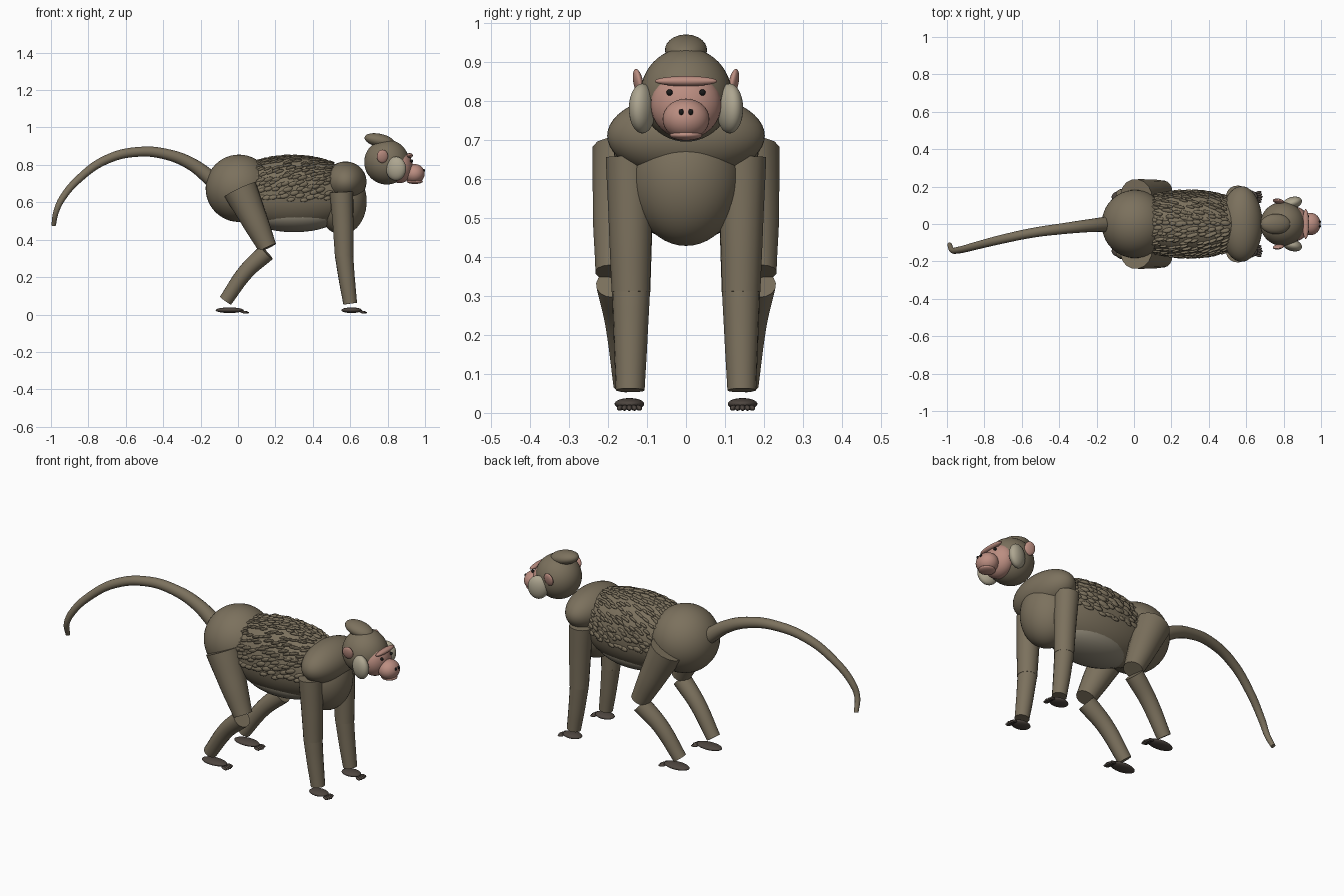
import bpy, bmesh, math, random
from mathutils import Vector, Matrix, Euler

if "Cube" in bpy.data.objects:
    bpy.data.objects.remove(bpy.data.objects["Cube"])

random.seed(4)


def material(name, rgb):
    m = bpy.data.materials.new(name)
    m.diffuse_color = (*rgb, 1)
    m.use_nodes = True
    m.node_tree.nodes["Principled BSDF"].inputs["Base Color"].default_value = m.diffuse_color
    return m


FUR = material("fur", (0.20, 0.165, 0.11))
PALE = material("pale_fur", (0.42, 0.38, 0.28))
BELLY = material("belly_fur", (0.27, 0.24, 0.18))
SKIN = material("skin", (0.50, 0.27, 0.22))
PAW = material("paw", (0.075, 0.06, 0.05))
BLACK = material("black", (0.01, 0.01, 0.01))


def finish(name, bm, mat):
    me = bpy.data.meshes.new(name)
    bm.to_mesh(me)
    bm.free()
    me.materials.append(mat)
    for p in me.polygons:
        p.use_smooth = True
    ob = bpy.data.objects.new(name, me)
    bpy.context.collection.objects.link(ob)
    return ob


def add_ball(bm, loc, radii, rot=(0, 0, 0), seg=32):
    mat = Matrix.LocRotScale(Vector(loc), Euler(rot), Vector(radii))
    bmesh.ops.create_uvsphere(bm, u_segments=seg, v_segments=seg // 2, radius=1, matrix=mat)


def ball(name, loc, radii, mat, rot=(0, 0, 0), seg=32):
    bm = bmesh.new()
    add_ball(bm, loc, radii, rot, seg)
    return finish(name, bm, mat)


def tube(name, points, mat, steps=6):
    """Tapered round tube with flat ends; points are (x, y, z, radius)."""
    cu = bpy.data.curves.new(name, 'CURVE')
    cu.dimensions = '3D'
    cu.bevel_depth = 1
    cu.bevel_resolution = 6
    cu.resolution_u = steps
    cu.use_fill_caps = True
    sp = cu.splines.new('BEZIER')
    sp.bezier_points.add(len(points) - 1)
    for bp, (x, y, z, r) in zip(sp.bezier_points, points):
        bp.co = (x, y, z)
        bp.radius = r
        bp.handle_left_type = bp.handle_right_type = 'AUTO'
    sp.use_smooth = True
    cu.materials.append(mat)
    ob = bpy.data.objects.new(name, cu)
    bpy.context.collection.objects.link(ob)
    bpy.ops.object.select_all(action='DESELECT')
    ob.select_set(True)
    bpy.context.view_layer.objects.active = ob
    bpy.ops.object.convert(target='MESH')
    bpy.ops.object.shade_smooth_by_angle(angle=math.radians(40))
    return ob


# Body masses
TC, TR = Vector((0.29, 0, 0.65)), Vector((0.37, 0.178, 0.198))
ball("torso", TC, TR, FUR, seg=48)
ball("hips", (0.005, 0, 0.675), (0.178, 0.182, 0.18), FUR, seg=48)
ball("chest", (0.555, 0, 0.605), (0.133, 0.142, 0.177), FUR, seg=48)
ball("shoulders", (0.575, 0, 0.71), (0.112, 0.202, 0.108), FUR, seg=48)
ball("belly", (0.30, 0, 0.53), (0.24, 0.135, 0.09), BELLY)

# Fur tufts: overlapping flat scales over the back and flanks
bm = bmesh.new()
for row in range(13):
    for col in range(19):
        x = 0.10 + row * 0.032 + random.uniform(-0.012, 0.012)
        a = math.radians(-98 + 196 * col / 18 + random.uniform(-4, 4))
        u = (x - TC.x) / TR.x
        w = math.sqrt(1 - u * u)
        p = Vector((x, TC.y + TR.y * w * math.sin(a), TC.z + TR.z * w * math.cos(a)))
        d = p - TC
        n = Vector((d.x / TR.x ** 2, d.y / TR.y ** 2, d.z / TR.z ** 2)).normalized()
        q = n.to_track_quat('Z', 'X')
        t = Vector((-1, 0, -0.25)).cross(n).normalized()
        fwd = n.cross(t)
        rot = Matrix((fwd, t, n)).transposed().to_euler()
        rot = (rot.to_matrix() @ Euler((0, 0.15, 0)).to_matrix()).to_euler()
        s = random.uniform(0.8, 1.15)
        add_ball(bm, p, (0.026 * s, 0.013 * s, 0.007), rot, 10)
finish("back_fur_tufts", bm, FUR)

# Tail
tube("tail", [(-0.13, 0, 0.715, 0.042), (-0.25, -0.01, 0.805, 0.034),
              (-0.38, -0.025, 0.856, 0.029), (-0.53, -0.045, 0.87, 0.026),
              (-0.70, -0.08, 0.83, 0.024), (-0.84, -0.115, 0.735, 0.021),
              (-0.94, -0.14, 0.62, 0.018), (-0.972, -0.14, 0.55, 0.015),
              (-0.986, -0.11, 0.477, 0.012)], FUR, 8)


def paw(name, x, y, length, tip):
    ball(name, (x, y, 0.023), (length, 0.038, 0.015), PAW)
    base = x + length * 0.75
    bm = bmesh.new()
    for i in range(-2, 3):
        reach = tip - 0.004 * abs(i)
        half = (reach - base) / 2
        add_ball(bm, (base + half, y + i * 0.012, 0.013), (half, 0.0075, 0.007),
                 (0, 0.15, i * 0.11), 12)
    finish(name + "_digits", bm, PAW)


# Limbs and paired head parts, mirrored left and right
for side, s in (("left", 1), ("right", -1)):
    tube(side + "_upper_arm", [(0.553, s * .143, .655, .063), (0.562, s * .142, .48, .056),
                               (0.568, s * .141, .31, .050)], FUR)
    tube(side + "_forearm", [(0.567, s * .141, .315, .049), (0.583, s * .142, .18, .043),
                             (0.60, s * .143, .058, .037)], FUR)
    tube(side + "_thigh", [(0.012, s * .148, .667, .093), (0.088, s * .168, .505, .072),
                           (0.158, s * .182, .357, .051)], FUR)
    tube(side + "_shin", [(0.152, s * .182, .332, .049), (0.045, s * .165, .232, .043),
                          (-0.067, s * .15, .074, .037)], FUR)
    paw(side + "_hand", 0.607, s * .145, 0.055, 0.69)
    paw(side + "_foot", -0.045, s * .145, 0.075, 0.06)
    ball(side + "_cheek_tuft", (0.845, s * .112, .78), (.055, .032, .064), PALE, (0, 0, s * .3))
    ball(side + "_ear", (0.772, s * .122, .846), (.030, .012, .036), SKIN, (-s * .2, 0, s * -.15))
    ball(side + "_eye", (0.928, s * .042, .821), (.008, .008, .008), BLACK, seg=16)
    ball(side + "_nostril", (0.994, s * .012, .771), (.006, .006, .008), BLACK, seg=16)

# Head
ball("head", (0.795, 0, 0.815), (0.12, 0.117, 0.12), FUR, seg=48)
ball("crown_crest", (0.758, 0, 0.93), (0.083, 0.054, 0.036), FUR, (0, 0.22, 0))
ball("face", (0.865, 0, 0.79), (0.069, 0.091, 0.088), SKIN)
ball("brow", (0.918, 0, 0.85), (0.017, 0.08, 0.013), SKIN)
ball("muzzle", (0.943, 0, 0.753), (0.055, 0.06, 0.052), SKIN)
ball("lower_lip", (0.945, 0, 0.712), (0.043, 0.042, 0.014), SKIN)
